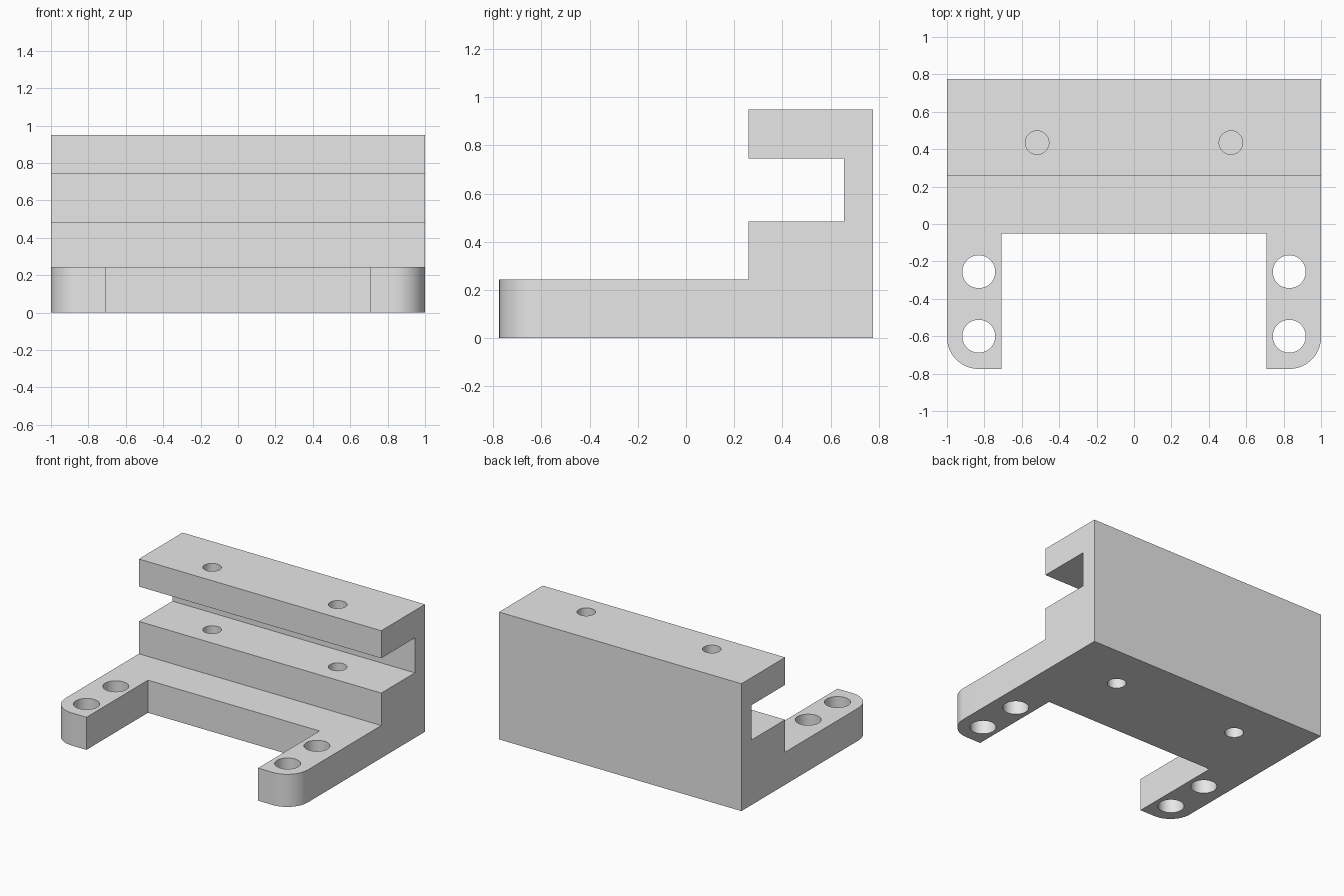
import bpy
import bmesh

if "Cube" in bpy.data.objects:
    bpy.data.objects.remove(bpy.data.objects["Cube"], do_unlink=True)

# Single grey material
grey = bpy.data.materials.new("plain grey")
grey.use_nodes = True
colour = (0.8, 0.8, 0.8, 1)
grey.diffuse_color = colour
grey.node_tree.nodes["Principled BSDF"].inputs["Base Color"].default_value = colour

FRONT, BACK, CORNER = -0.775, 0.775, 0.17

# Bracket body: side profile (y, z) extruded across the width
profile = [(FRONT, 0), (BACK, 0), (BACK, 0.95), (0.26, 0.95), (0.26, 0.745),
           (0.655, 0.745), (0.655, 0.485), (0.26, 0.485), (0.26, 0.243), (FRONT, 0.243)]
bm = bmesh.new()
side = bm.faces.new([bm.verts.new((-1, y, z)) for y, z in profile])
extruded = bmesh.ops.extrude_face_region(bm, geom=[side])
moved = [v for v in extruded["geom"] if isinstance(v, bmesh.types.BMVert)]
bmesh.ops.translate(bm, vec=(2, 0, 0), verts=moved)
bmesh.ops.recalc_face_normals(bm, faces=bm.faces)

# Rounded outer corners of the feet
corners = [e for e in bm.edges
           if all(abs(v.co.y - FRONT) < 1e-4 for v in e.verts)
           and abs(e.verts[0].co.x - e.verts[1].co.x) < 1e-4]
bmesh.ops.bevel(bm, geom=corners, offset=CORNER, segments=12, profile=0.5, affect='EDGES')
mesh = bpy.data.meshes.new("mounting_bracket")
bm.to_mesh(mesh)
bm.free()
mesh.materials.append(grey)
bracket = bpy.data.objects.new("mounting_bracket", mesh)
bpy.context.collection.objects.link(bracket)


def cut(cutter):
    """Subtract a cutter from the bracket, then discard it."""
    cutter.hide_render = True
    cutter.data.materials.append(grey)
    bpy.ops.object.select_all(action='DESELECT')
    bracket.select_set(True)
    bpy.context.view_layer.objects.active = bracket
    mod = bracket.modifiers.new("cut", 'BOOLEAN')
    mod.operation = 'DIFFERENCE'
    mod.solver = 'EXACT'
    mod.object = cutter
    bpy.ops.object.modifier_apply(modifier=mod.name)
    bpy.data.objects.remove(cutter, do_unlink=True)


def drill(x, y, radius, bottom, top):
    bpy.ops.mesh.primitive_cylinder_add(vertices=48, radius=radius, depth=top - bottom,
                                        location=(x, y, (bottom + top) / 2))
    cut(bpy.context.object)


# Notch between the two feet
bpy.ops.mesh.primitive_cube_add(size=1, location=(0, -0.55, 0.2))
notch = bpy.context.object
notch.scale = (1.416, 1, 1)
bpy.context.view_layer.update()
cut(notch)

for s in (-1, 1):
    # Through holes in the feet
    for y in (-0.6, -0.255):
        drill(s * 0.83, y, 0.088, -0.1, 0.35)
    # Clamp screw holes: upper jaw, then blind holes in the base from both sides
    for bottom, top in ((0.7, 1.05), (0.27, 0.6), (-0.1, 0.21)):
        drill(s * 0.518, 0.435, 0.063, bottom, top)

bpy.ops.object.select_all(action='DESELECT')
bracket.select_set(True)
bpy.context.view_layer.objects.active = bracket
bpy.ops.object.shade_smooth_by_angle(angle=0.52)
